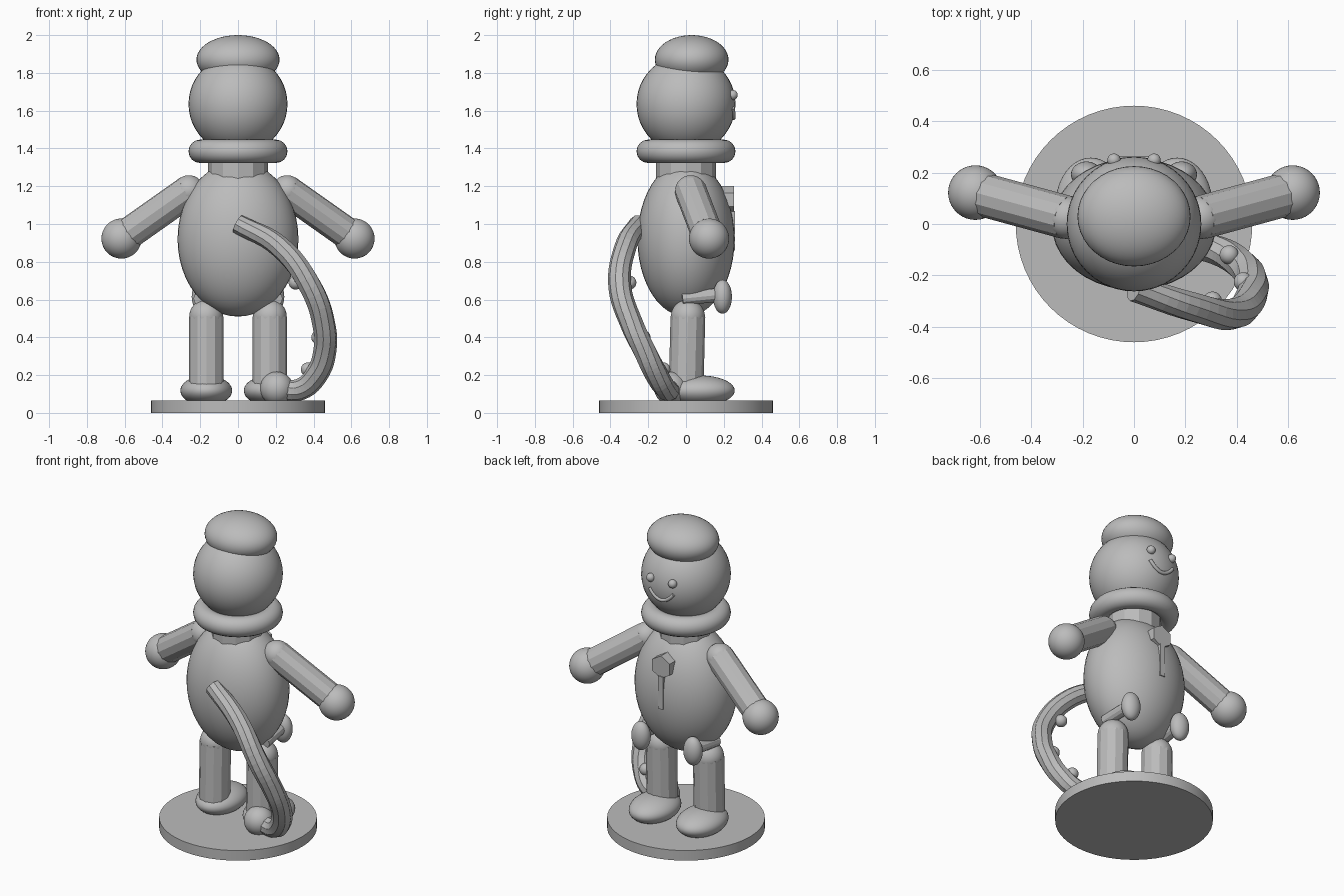
import bpy, math
from mathutils import Vector

cube = bpy.data.objects.get("Cube")
if cube:
    bpy.data.objects.remove(cube, do_unlink=True)

grey = bpy.data.materials.new("plain grey")
grey.use_nodes = True
GREY = (0.5, 0.5, 0.5, 1)
grey.diffuse_color = GREY
grey.node_tree.nodes["Principled BSDF"].inputs["Base Color"].default_value = GREY


def finish(name, smooth=True):
    ob = bpy.context.object
    ob.name = name
    ob.data.materials.clear()
    ob.data.materials.append(grey)
    if smooth:
        bpy.ops.object.shade_smooth()
    return ob


def ball(name, loc, size):
    bpy.ops.mesh.primitive_uv_sphere_add(segments=40, ring_count=24, location=loc)
    bpy.context.object.scale = size if isinstance(size, tuple) else (size,) * 3
    return finish(name)


def rod(name, a, b, radius, sides=12):
    a, b = Vector(a), Vector(b)
    bpy.ops.mesh.primitive_cylinder_add(vertices=sides, radius=radius,
                                        depth=(b - a).length, location=(a + b) / 2)
    ob = finish(name, smooth=False)
    ob.rotation_euler = (b - a).to_track_quat('Z', 'Y').to_euler()
    return ob


def tube(name, points, radii, depth, twist=0.0, resolution=3, smooth=False):
    curve = bpy.data.curves.new(name, 'CURVE')
    curve.dimensions = '3D'
    curve.bevel_depth = depth
    curve.bevel_resolution = resolution
    curve.resolution_u = 6
    curve.use_fill_caps = True
    spline = curve.splines.new('BEZIER')
    spline.bezier_points.add(len(points) - 1)
    for i, (bp, p) in enumerate(zip(spline.bezier_points, points)):
        bp.co = p
        bp.handle_left_type = bp.handle_right_type = 'AUTO'
        bp.radius = radii[i]
        bp.tilt = twist * i
    ob = bpy.data.objects.new(name, curve)
    bpy.context.collection.objects.link(ob)
    bpy.ops.object.select_all(action='DESELECT')
    ob.select_set(True)
    bpy.context.view_layer.objects.active = ob
    bpy.ops.object.convert(target='MESH')
    ob = finish(name, smooth)
    if not smooth:
        bpy.ops.object.shade_flat()
    return ob


# Stand
bpy.ops.mesh.primitive_cylinder_add(vertices=64, radius=0.46, depth=0.065, location=(0, 0, 0.0325))
finish("stand", smooth=False)
bpy.ops.object.shade_smooth_by_angle(angle=math.radians(30))

# Torso, neck, collar, head and cap
ball("torso", (0, 0, 0.92), (0.32, 0.257, 0.41))
rod("neck", (0, 0, 1.18), (0, 0, 1.42), 0.16)
bpy.ops.mesh.primitive_torus_add(major_segments=48, minor_segments=16, major_radius=0.2,
                                 minor_radius=0.062, location=(0, 0, 1.385))
finish("collar")
ball("head", (0, 0, 1.635), 0.262)
ball("cap", (0, 0.03, 1.87), (0.22, 0.195, 0.13))

# Limbs, hip pegs and eyes on both sides
for side, s in (("left", 1), ("right", -1)):
    shoulder, hand = (s * 0.26, 0.025, 1.175), (s * 0.617, 0.122, 0.923)
    ball(side + "_shoulder", shoulder, 0.083)
    rod(side + "_arm", shoulder, hand, 0.085)
    ball(side + "_hand", hand, 0.106)
    hip, ankle = (s * 0.168, 0.01, 0.51), (s * 0.168, 0, 0.1)
    ball(side + "_hip", hip, 0.09)
    rod(side + "_leg", hip, ankle, 0.092)
    ball(side + "_foot", (s * 0.168, 0.075, 0.118), (0.137, 0.183, 0.08))
    rod(side + "_peg", (s * 0.2, -0.02, 0.605), (s * 0.185, 0.18, 0.625), 0.036)
    ball(side + "_peg_end", (s * 0.185, 0.193, 0.615), (0.06, 0.05, 0.09))
    ball(side + "_eye", (s * 0.078, 0.248, 1.683), 0.026)

# Smile following the head surface
smile = []
for i in range(9):
    x = -0.085 + 0.17 * i / 8
    z = -0.075 + 0.055 * (x / 0.085) ** 2
    smile.append((x, math.sqrt(0.262 ** 2 - x * x - z * z), 1.635 + z))
tube("smile", smile, [1] * 9, 0.011, smooth=True)

# Chest badge: pointed hexagon with a hanging strip
bpy.ops.mesh.primitive_cylinder_add(vertices=6, radius=0.0725, depth=0.07,
                                    location=(0, 0.22, 1.128), rotation=(math.pi / 2, 0, 0))
finish("badge", smooth=False)
bpy.ops.mesh.primitive_cube_add(size=1, location=(0, 0.235, 0.965))
bpy.context.object.scale = (0.035, 0.05, 0.21)
finish("badge_strip", smooth=False)

# Twisting tail with knobs and an end ball
path = [(0, -0.25, 1.0), (0.22, -0.32, 0.88), (0.385, -0.35, 0.665), (0.455, -0.285, 0.465),
        (0.46, -0.22, 0.33), (0.42, -0.16, 0.21), (0.33, -0.105, 0.125), (0.21, -0.08, 0.125)]
tube("tail", path, [0.85, 0.95, 1, 1, 1, 1, 0.95, 0.9], 0.061, twist=0.22)
ball("tail_end", (0.205, -0.08, 0.13), 0.088)
for i, p in enumerate([(0.305, -0.3, 0.69), (0.425, -0.225, 0.4), (0.37, -0.12, 0.23)]):
    ball(f"tail_knob_{i + 1}", p, 0.037)
